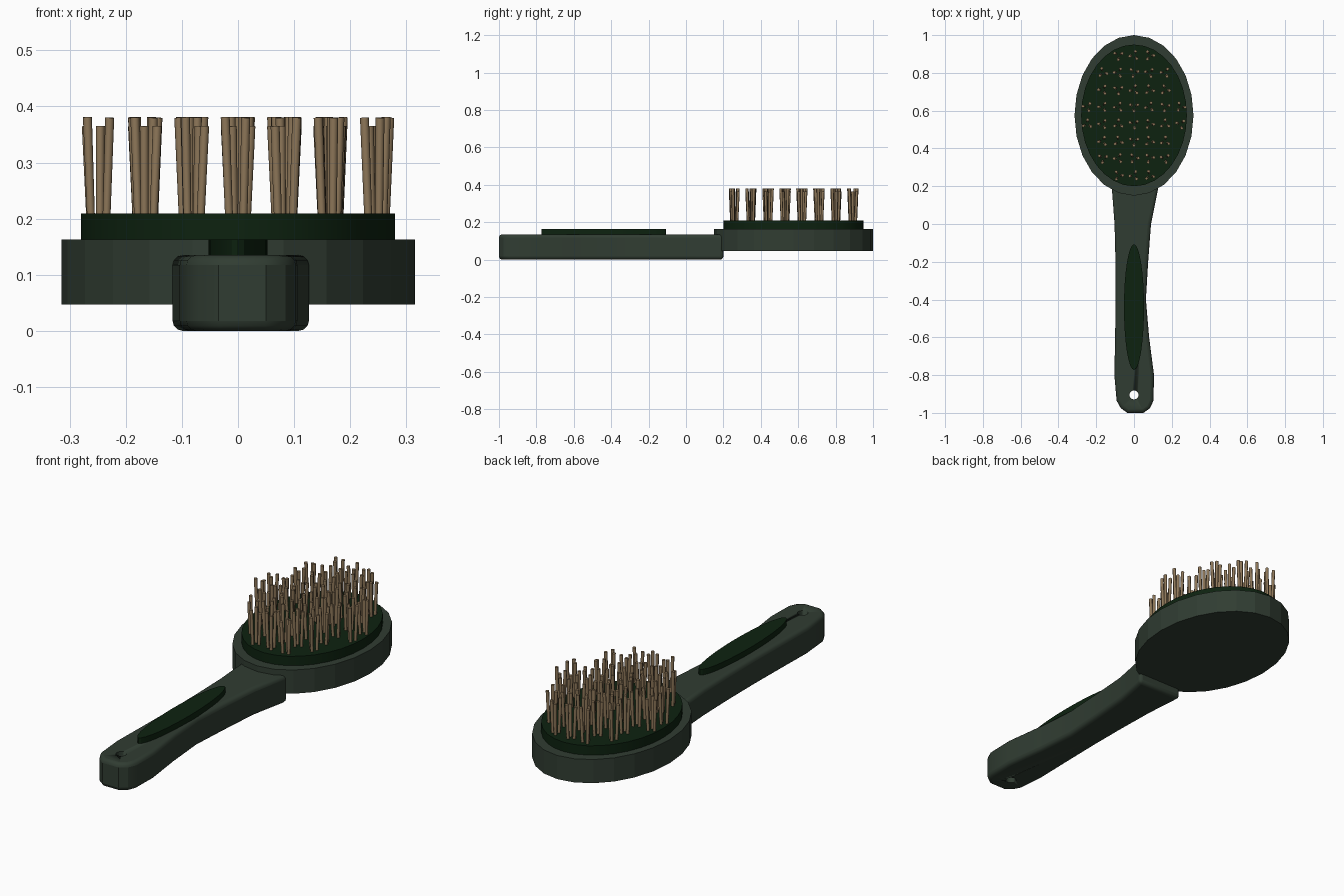
import bpy, bmesh, math, random
from mathutils import Vector

if "Cube" in bpy.data.objects:
    bpy.data.objects.remove(bpy.data.objects["Cube"])

random.seed(4)


def material(name, rgb):
    m = bpy.data.materials.new(name)
    m.diffuse_color = (*rgb, 1)
    m.use_nodes = True
    m.node_tree.nodes["Principled BSDF"].inputs["Base Color"].default_value = m.diffuse_color
    return m


BODY = material("dark green body", (0.030, 0.046, 0.032))
PAD = material("deep green rubber", (0.004, 0.016, 0.005))
BRISTLE = material("tan bristle", (0.27, 0.185, 0.10))


def finish(name, bm, mat, angle=30):
    bmesh.ops.recalc_face_normals(bm, faces=bm.faces[:])
    me = bpy.data.meshes.new(name)
    bm.to_mesh(me)
    bm.free()
    ob = bpy.data.objects.new(name, me)
    bpy.context.collection.objects.link(ob)
    me.materials.append(mat)
    bpy.ops.object.select_all(action='DESELECT')
    ob.select_set(True)
    bpy.context.view_layer.objects.active = ob
    bpy.ops.object.shade_smooth_by_angle(angle=math.radians(angle))
    return ob


def slab(name, outline, z0, z1, mat, angle=30):
    """Extrude a flat outline from z0 to z1."""
    bm = bmesh.new()
    face = bm.faces.new([bm.verts.new((x, y, z0)) for x, y in outline])
    top = bmesh.ops.extrude_face_region(bm, geom=[face])["geom"]
    bmesh.ops.translate(bm, vec=(0, 0, z1 - z0),
                        verts=[v for v in top if isinstance(v, bmesh.types.BMVert)])
    return finish(name, bm, mat, angle)


def ellipse(cy, rx, ry, n):
    return [(rx * math.sin(2 * math.pi * i / n), cy + ry * math.cos(2 * math.pi * i / n))
            for i in range(n)]


# Oval head and its cushion
slab("head", ellipse(0.575, 0.315, 0.425, 24), 0.047, 0.163, BODY, 10)
slab("cushion", ellipse(0.575, 0.28, 0.375, 32), 0.15, 0.209, PAD)

# Handle with waisted outline and softened edges
right = [(0.05, -1), (0.085, -0.975), (0.103, -0.935), (0.106, -0.8), (0.08, -0.6),
         (0.063, -0.4), (0.075, -0.2), (0.09, 0.0), (0.13, 0.2)]
left = [(-0.118, 0.2), (-0.103, 0.0), (-0.098, -0.2), (-0.097, -0.4), (-0.1, -0.6),
        (-0.104, -0.8), (-0.092, -0.935), (-0.07, -0.975), (-0.035, -1)]
handle = slab("handle", right + left, 0, 0.135, BODY)
bevel = handle.modifiers.new("soft edges", 'BEVEL')
bevel.width = 0.018
bevel.segments = 3
bevel.limit_method = 'ANGLE'
bevel.angle_limit = math.radians(60)

# Hanging hole
cutter = slab("hole_cutter", ellipse(-0.905, 0.024, 0.024, 16), -0.1, 0.3, BODY)
cutter.hide_render = True
cutter.hide_viewport = True
hole = handle.modifiers.new("hanging hole", 'BOOLEAN')
hole.operation = 'DIFFERENCE'
hole.solver = 'EXACT'
hole.object = cutter

# Raised grip inlay
slab("grip_inlay", ellipse(-0.44, 0.053, 0.333, 32), 0.12, 0.163, PAD)

# Bristle tufts: three slightly splayed pins at each grid point inside the oval
bm = bmesh.new()
for col in range(-3, 4):
    for row in range(8):
        cx, cy = col * 0.0825, 0.257 + row * 0.0908
        if (cx / 0.28) ** 2 + ((cy - 0.575) / 0.375) ** 2 > 0.85:
            continue
        turn = random.uniform(0, 2 * math.pi)
        for k in range(3):
            a = turn + k * 2 * math.pi / 3
            d = Vector((math.cos(a), math.sin(a), 0))
            base = Vector((cx, cy, 0.2)) + d * 0.016
            tip = Vector((cx, cy, random.choice((0.365, 0.38, 0.381)))) + d * 0.023
            axis = tip - base
            pin = bmesh.ops.create_cone(bm, cap_ends=True, segments=8, radius1=0.007,
                                        radius2=0.008, depth=axis.length)["verts"]
            rot = Vector((0, 0, 1)).rotation_difference(axis).to_matrix()
            bmesh.ops.rotate(bm, verts=pin, cent=(0, 0, 0), matrix=rot)
            bmesh.ops.translate(bm, verts=pin, vec=(base + tip) / 2)
finish("bristles", bm, BRISTLE, 50)
